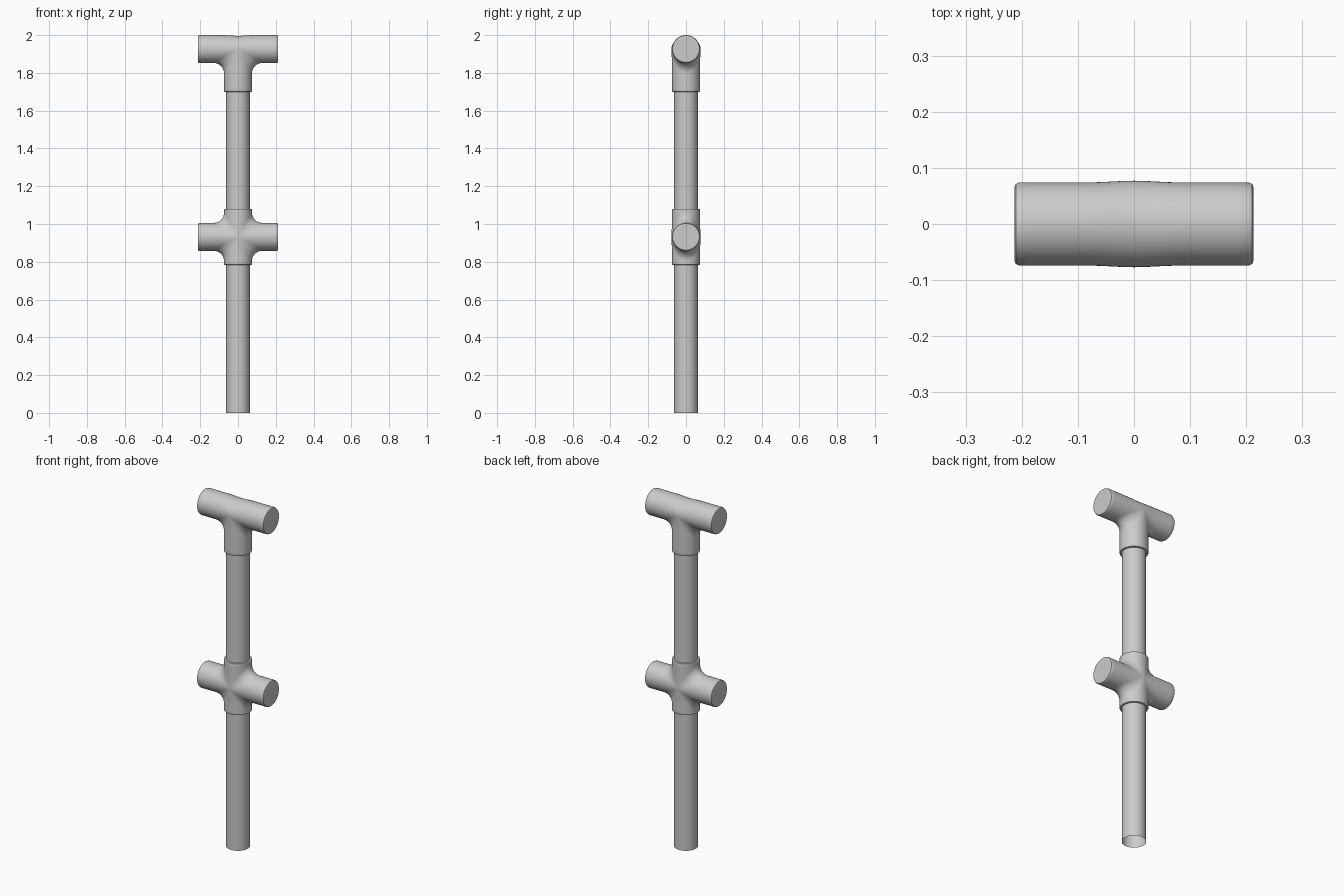
import bpy, bmesh
from math import sin, cos, pi, exp

if "Cube" in bpy.data.objects:
    bpy.data.objects.remove(bpy.data.objects["Cube"])

R, FILLET, ARM, PIPE_R = 0.0738, 0.055, 0.213, 0.0625
N_TH, N_STR, N_ARC = 32, 10, 8


def limb(length, start, lip, inner):
    """(distance, radius) pairs from the rounded end in to the fillet start."""
    pts = [(length, inner), (length, max(inner, R - lip - 0.002)), (length, R - lip),
           (length - 0.3 * lip, R - 0.3 * lip)]
    base = length - lip
    return pts + [(base + (start - base) * i / N_STR, R) for i in range(N_STR + 1)]


def finish(bm, name):
    bmesh.ops.remove_doubles(bm, verts=bm.verts, dist=1e-5)
    bmesh.ops.recalc_face_normals(bm, faces=bm.faces)
    me = bpy.data.meshes.new(name)
    bm.to_mesh(me)
    bm.free()
    ob = bpy.data.objects.new(name, me)
    bpy.context.collection.objects.link(ob)
    bpy.ops.object.select_all(action='DESELECT')
    ob.select_set(True)
    bpy.context.view_layer.objects.active = ob
    bpy.ops.object.shade_smooth_by_angle(angle=0.55)
    return ob


def quadrant(bm, sx, sz, stem):
    """One corner of a fitting; stem=None makes a plain half arm."""
    rows = []
    for i in range(N_TH + 1):
        th = pi * (i / N_TH - 0.5)
        c, s = max(cos(th), 0.0), sin(th)
        if i in (0, N_TH):
            c = 0.0
        corner = (R + FILLET) * c if stem else 0.0
        pts = [(x, r * s, r * c) for x, r in limb(ARM, corner, 0.008, 0.0)]
        if stem:
            for k in range(1, N_ARC):
                t = pi / 2 * k / N_ARC
                pts.append((corner - FILLET * c * sin(t), R * s,
                            corner - FILLET * c * cos(t)))
            pts += [(r * c, r * s, z)
                    for z, r in reversed(limb(stem, corner, 0.004, 0.058))]
        row = []
        for a, y, b in pts:
            # slight swelling where the tubes meet
            y *= 1 + 0.045 * exp(-(a * a + b * b) / 0.0025)
            if not stem:
                b -= 0.004 * c * exp(-a * a / 0.0025)
            row.append(bm.verts.new((sx * a, y, sz * b)))
        rows.append(row)
    for p, q in zip(rows, rows[1:]):
        for k in range(len(p) - 1):
            bm.faces.new((p[k], p[k + 1], q[k + 1], q[k]))


def fitting(name, z, down, up):
    bm = bmesh.new()
    for sx in (1, -1):
        quadrant(bm, sx, -1, down)
        quadrant(bm, sx, 1, up)
    finish(bm, name).location.z = z


# top tee and middle cross fittings
fitting("top_tee_fitting", 1.9262, 0.227, None)
fitting("middle_cross_fitting", 0.932, 0.148, 0.148)


# open-ended pipe sections
def pipe(name, z0, z1):
    bm = bmesh.new()
    bmesh.ops.create_cone(bm, cap_ends=False, segments=64, radius1=PIPE_R,
                          radius2=PIPE_R, depth=z1 - z0)
    finish(bm, name).location.z = (z0 + z1) / 2


pipe("lower_pipe", 0.0, 0.82)
pipe("upper_pipe", 1.04, 1.74)
